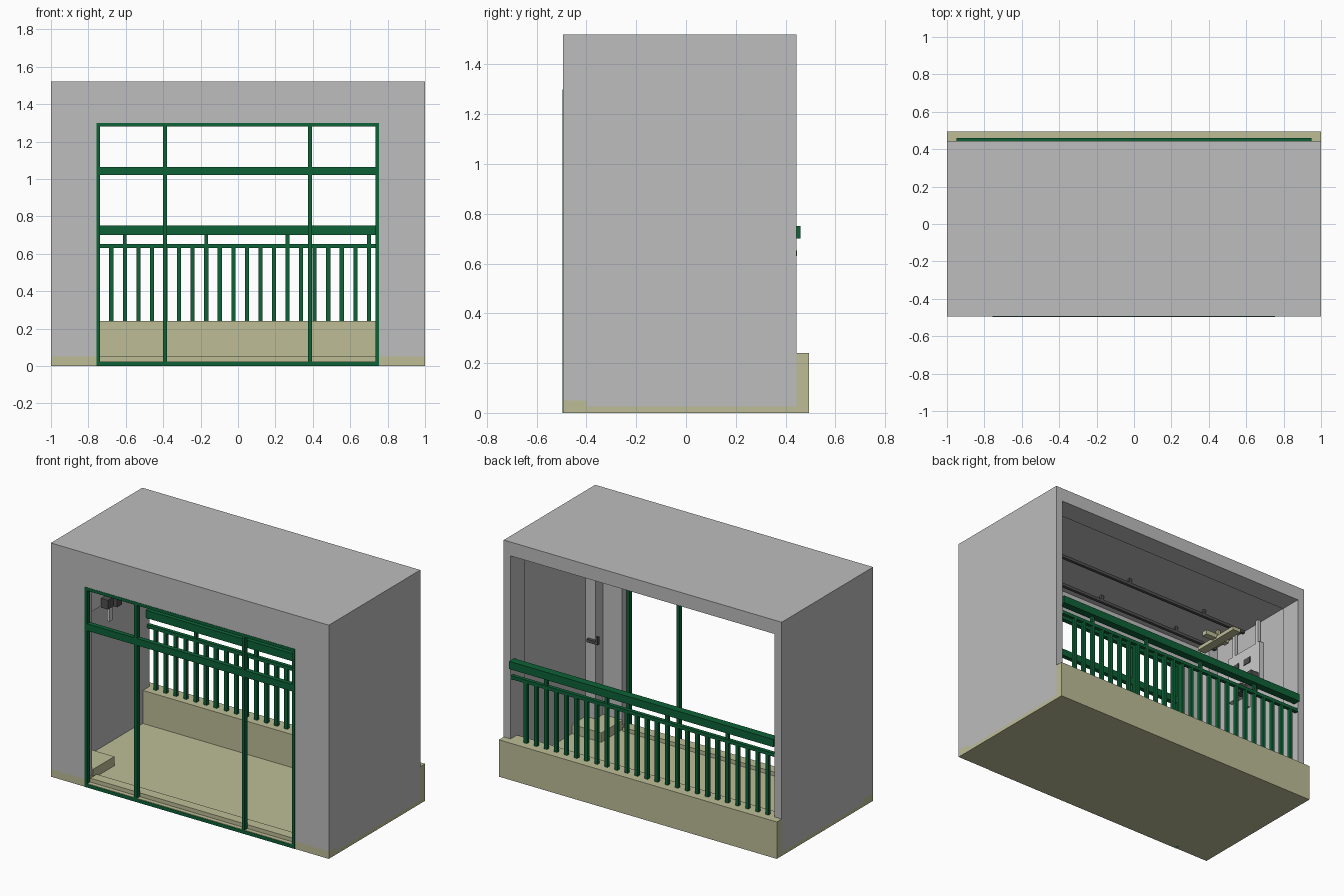
import bpy
import bmesh
from mathutils import Matrix, Vector

cube = bpy.data.objects.get("Cube")
if cube:
    bpy.data.objects.remove(cube, do_unlink=True)


def material(name, rgb):
    m = bpy.data.materials.new(name)
    m.use_nodes = True
    m.diffuse_color = (*rgb, 1)
    m.node_tree.nodes["Principled BSDF"].inputs["Base Color"].default_value = (*rgb, 1)
    return m


GREY = material("wall grey", (0.51, 0.51, 0.51))
CREAM = material("cream stone", (0.51, 0.51, 0.31))
GREEN = material("green paint", (0.004, 0.12, 0.038))
DARK = material("dark metal", (0.08, 0.08, 0.08))
LIGHT = material("light metal", (0.6, 0.6, 0.6))


def boxes(name, mat, parts):
    """One object from boxes given as (x0, x1, y0, y1, z0, z1)."""
    bm = bmesh.new()
    for x0, x1, y0, y1, z0, z1 in parts:
        centre = Vector(((x0 + x1) / 2, (y0 + y1) / 2, (z0 + z1) / 2))
        size = Matrix.Diagonal((x1 - x0, y1 - y0, z1 - z0, 1))
        bmesh.ops.create_cube(bm, size=1, matrix=Matrix.Translation(centre) @ size)
    mesh = bpy.data.meshes.new(name)
    bm.to_mesh(mesh)
    bm.free()
    mesh.materials.append(mat)
    obj = bpy.data.objects.new(name, mesh)
    bpy.context.collection.objects.link(obj)
    return obj


def both_sides(part):
    """The box and its mirror image across x = 0."""
    x0, x1, *rest = part
    return [part, (-x1, -x0, *rest)]


# Depth planes
FRONT, FRONT_IN, FRAME_IN, BACK, OUTER = -0.495, -0.42, 0.30, 0.445, 0.495
TOP, CEILING, OPENING = 1.52, 1.43, 1.30

# Floor, sill and parapet
boxes("floor", CREAM, [(-1, 1, FRONT, BACK, 0, 0.025)])
boxes("front_sill", CREAM, [(-0.737, 0.737, -0.467, -0.40, 0.025, 0.05)]
      + both_sides((0.752, 1, FRONT, -0.40, 0.025, 0.05)))
boxes("parapet", CREAM, [(-1, 1, BACK, OUTER, 0, 0.24),
                         (-0.95, 0.95, 0.38, BACK, 0.025, 0.24)])
boxes("corner_plinths", CREAM, both_sides((0.75, 0.96, FRONT_IN, -0.20, 0.025, 0.085)))

# Room shell
boxes("roof", GREY, [(-1, 1, FRONT, BACK, CEILING + 0.01, TOP)])
boxes("side_walls", GREY, both_sides((0.96, 1, FRONT_IN, BACK, 0.025, CEILING + 0.01)))
boxes("front_wall", GREY, both_sides((0.755, 1, FRONT, FRONT_IN, 0.05, CEILING + 0.01))
      + [(-0.755, 0.755, FRONT, FRONT_IN, OPENING, CEILING + 0.01)])
boxes("back_frame", GREY, both_sides((0.95, 0.96, FRAME_IN, BACK, 0.025, CEILING + 0.01))
      + [(-0.95, 0.95, FRAME_IN, BACK, CEILING, CEILING + 0.01)])
boxes("corner_columns", GREY, both_sides((0.89, 0.96, FRONT_IN, -0.34, 0.085, CEILING + 0.01)))

# Green door frame in the front opening
Y0, Y1 = FRONT - 0.002, -0.467
posts = [(x - 0.01, x + 0.01, Y0, Y1, 0, OPENING) for x in (-0.747, -0.39, 0.385, 0.745)]
bars = [(-0.755, 0.755, Y0, Y1, z0, z1) for z0, z1 in ((0, 0.022), (1.02, 1.065), (1.28, 1.30))]
boxes("door_frame", GREEN, posts + bars)

# Railing above the parapet
boxes("handrail", GREEN, [(-0.95, 0.95, 0.41, 0.46, 0.70, 0.75)])
boxes("lower_rail", GREEN, [(-0.95, 0.95, 0.422, 0.446, 0.63, 0.652)])
STEP = 0.0725
xs = [0.845 - STEP * i for i in range(25)]
boxes("balusters", GREEN, [(x - 0.011, x + 0.011, 0.423, 0.445, 0.24, 0.63) for x in xs])
boxes("rail_spacers", GREEN, [(x - 0.01, x + 0.01, 0.424, 0.444, 0.65, 0.70) for x in xs[2::6]])

# Ceiling rails with their end brackets
boxes("ceiling_rails", DARK, [(-0.92, 0.96, y - 0.01, y + 0.01, 1.39, 1.41)
                              for y in (-0.04, -0.31)])
boxes("rail_hangers", DARK, [(x - 0.01, x + 0.01, y - 0.008, y + 0.008, 1.41, 1.44)
                             for x in (-0.6, 0, 0.6) for y in (-0.04, -0.31)])
boxes("rail_brackets", CREAM, [(-0.86, -0.80, -0.34, 0.0, 1.36, 1.385),
                               (-0.90, -0.72, -0.20, -0.16, 1.37, 1.40),
                               (-0.84, -0.82, -0.19, -0.17, 1.38, 1.44)])

# Wall unit on the right side wall
boxes("wall_unit_panel", LIGHT, [(-0.96, -0.93, -0.20, 0.10, 0.97, 1.28),
                                 (-0.93, -0.91, -0.02, 0.01, 0.85, 0.97)])
boxes("wall_unit_supports", LIGHT, [(-0.95, -0.93, y, y + 0.025, 1.28, 1.44)
                                    for y in (-0.16, 0.06)])
boxes("wall_unit_slots", DARK, [(-0.93, -0.925, y, y + 0.06, 1.17, 1.21)
                                for y in (-0.16, -0.05)])
boxes("wall_unit_fittings", DARK, [(-0.93, -0.87, 0.0, 0.09, 1.02, 1.06),
                                   (-0.93, -0.88, -0.08, -0.02, 0.96, 1.02),
                                   (-0.93, -0.89, 0.03, 0.08, 0.93, 0.99)])

# Small tap on the left column
boxes("column_tap", DARK, [(0.86, 0.94, -0.34, -0.32, 0.58, 0.60),
                           (0.86, 0.875, -0.34, -0.32, 0.60, 0.63)])
